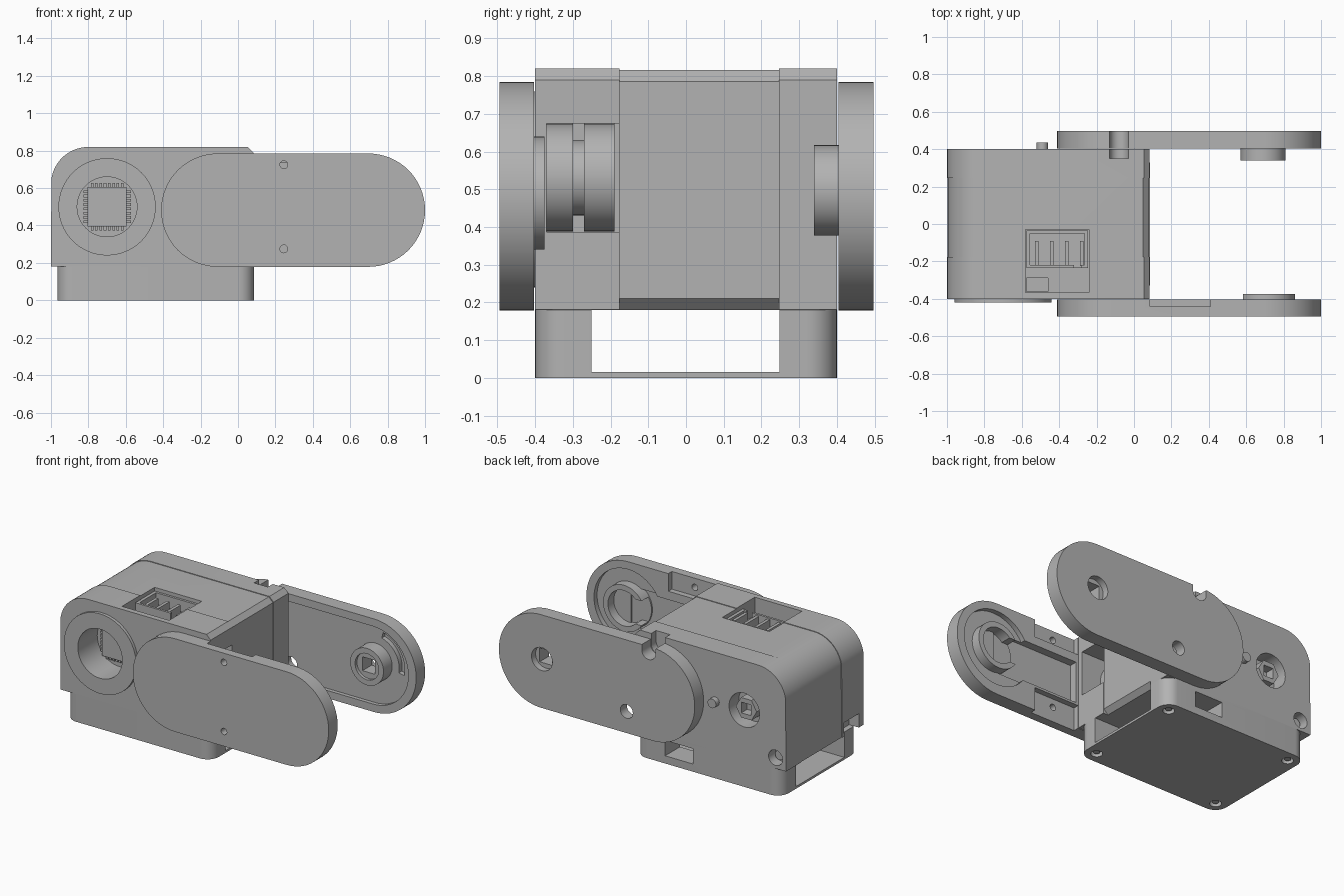
import bpy, bmesh, math

cube = bpy.data.objects.get("Cube")
if cube:
    bpy.data.objects.remove(cube, do_unlink=True)

# One plain grey for everything
grey = bpy.data.materials.new("plain_grey")
grey.use_nodes = True
tone = (0.45, 0.45, 0.45, 1)
grey.diffuse_color = tone
grey.node_tree.nodes["Principled BSDF"].inputs["Base Color"].default_value = tone
parts = []


def prism(name, pts, a, b, axis="Y"):
    """Extrude a flat outline from a to b along Y (outline in xz) or Z (outline in xy)."""
    bm = bmesh.new()
    rings = []
    for d in (a, b):
        rings.append([bm.verts.new((p, d, q) if axis == "Y" else (p, q, d)) for p, q in pts])
    n = len(pts)
    for ring in rings:
        bm.faces.new(ring)
    for i in range(n):
        j = (i + 1) % n
        bm.faces.new((rings[0][i], rings[0][j], rings[1][j], rings[1][i]))
    bmesh.ops.recalc_face_normals(bm, faces=bm.faces)
    mesh = bpy.data.meshes.new(name)
    bm.to_mesh(mesh)
    bm.free()
    mesh.materials.append(grey)
    ob = bpy.data.objects.new(name, mesh)
    bpy.context.collection.objects.link(ob)
    parts.append(ob)
    return ob


def box(name, x0, x1, y0, y1, z0, z1):
    return prism(name, [(x0, z0), (x1, z0), (x1, z1), (x0, z1)], y0, y1)


def arc(x, z, r, start, end, n):
    return [(x + r * math.cos(math.radians(start + (end - start) * i / n)),
             z + r * math.sin(math.radians(start + (end - start) * i / n))) for i in range(n + 1)]


def disc(name, x, z, r, a, b, n=48, axis="Y"):
    return prism(name, arc(x, z, r, 0, 360, n)[:-1], a, b, axis)


def stadium(x0, x1, z, r):
    return arc(x1, z, r, -90, 90, 32) + arc(x0, z, r, 90, 270, 32)


def cut(targets, cutter):
    """Subtract the cutter from every target, then discard it."""
    cutter.hide_render = True
    for ob in targets:
        mod = ob.modifiers.new("cut", "BOOLEAN")
        mod.operation, mod.solver, mod.object = "DIFFERENCE", "EXACT", cutter
        bpy.context.view_layer.update()
        graph = bpy.context.evaluated_depsgraph_get()
        mesh = bpy.data.meshes.new_from_object(ob.evaluated_get(graph))
        ob.modifiers.clear()
        ob.data = mesh
    parts.remove(cutter)
    bpy.data.objects.remove(cutter, do_unlink=True)


# Motor housing in three slices
def housing(name, y0, y1, inset, chamfer):
    right, top = 0.083 - inset, 0.82 - inset
    outline = [(-1 + inset, 0.18), (right - chamfer, 0.18), (right, 0.18 + chamfer),
               (right, top - 0.03), (right - 0.03, top)]
    outline += arc(-0.8, 0.62, 0.2 - inset, 90, 171, 10)
    return prism(name, outline, y0, y1)


front_case = housing("front_case", -0.4, -0.177, 0, 0.001)
middle_case = housing("middle_case", -0.177, 0.247, 0.004, 0.03)
rear_case = housing("rear_case", 0.247, 0.4, 0, 0.001)

# Front collar and sensor well
collar = disc("front_collar", -0.7, 0.5, 0.26, -0.42, -0.4, 64)
cut([front_case, collar], disc("well", -0.7, 0.5, 0.16, -0.5, -0.22))
box("sensor_chip", -0.805, -0.595, -0.25, -0.21, 0.395, 0.605)
for i in range(8):
    t = -0.08 + i * 0.023
    for s in (-1, 1):
        box("chip_pin", -0.7 + t - 0.007, -0.7 + t + 0.007, -0.235, -0.215,
            0.5 + s * 0.115 - 0.012, 0.5 + s * 0.115 + 0.012)
        box("chip_pin", -0.7 + s * 0.115 - 0.012, -0.7 + s * 0.115 + 0.012, -0.235, -0.215,
            0.5 + t - 0.007, 0.5 + t + 0.007)

# Side window with gear drums
cut([front_case], box("window", -0.38, 0.2, -0.37, -0.1, 0.387, 0.675))
disc("gear_drum", -0.2, 0.531, 0.143, -0.372, -0.3)
disc("gear_axle", -0.2, 0.531, 0.1, -0.3, -0.27)
disc("gear_drum", -0.2, 0.531, 0.143, -0.27, -0.19)

# Top socket with connector
cut([front_case, middle_case], box("socket", -0.58, -0.24, -0.365, -0.03, 0.7, 0.9))
cut([front_case], box("socket_pit", -0.575, -0.46, -0.36, -0.29, 0.67, 0.75))
plug = box("connector", -0.575, -0.245, -0.235, -0.035, 0.69, 0.795)
cut([plug], box("plug_well", -0.555, -0.265, -0.22, -0.05, 0.72, 0.9))
cut([plug], box("plug_slot", -0.32, -0.28, -0.25, -0.2, 0.72, 0.9))
for i in range(4):
    x = -0.53 + i * 0.08
    box("connector_pin", x, x + 0.02, -0.225, -0.09, 0.7, 0.785)

# Rear hub, peg, screw hole and lower corner relief
cut([rear_case], disc("hub_well", -0.7, 0.5, 0.11, 0.3, 0.5))
nut = disc("hub_nut", -0.7, 0.5, 0.075, 0.29, 0.38, 6)
cut([nut], box("nut_hole", -0.735, -0.665, 0.32, 0.5, 0.465, 0.535))
disc("rear_peg", -0.49, 0.5, 0.03, 0.39, 0.435, 24)
cut([rear_case], disc("screw_well", -0.925, 0.25, 0.05, 0.33, 0.5, 32))
disc("case_screw", -0.925, 0.25, 0.03, 0.32, 0.36, 16)
cut([front_case], box("corner_relief", -1.1, -0.93, -0.35, -0.2, 0.1, 0.27))

# Base: floor with two side walls
base_outline = []
for x, y, a in ((0.005, 0.32, 0), (-0.885, 0.32, 90), (-0.885, -0.32, 180), (0.005, -0.32, 270)):
    base_outline += arc(x, y, 0.08, a, a + 90, 10)
base = prism("base_tray", base_outline, 0, 0.18, "Z")
cut([base], box("tunnel", -2, 2, -0.25, 0.248, 0.015, 0.5))
cut([base], box("wall_window", -0.33, -0.13, 0.1, 0.6, 0.05, 0.15))
for x in (-0.89, 0.01):
    for y in (-0.325, 0.325):
        cut([base], disc("floor_screw_well", x, y, 0.035, -0.1, 0.03, 24, "Z"))
        disc("floor_screw", x, y, 0.02, 0.01, 0.035, 12, "Z")

# Front arm with ring seat, cable channel and screw tabs
arm_z, arm_r = 0.482, 0.303
front_arm = prism("front_arm", stadium(-0.108, 0.697, arm_z, arm_r), -0.495, -0.403)
cut([front_arm], disc("ring_recess", 0.7, 0.49, 0.245, -0.435, -0.3, 64))
cut([front_arm], box("channel", 0.1, 0.7, -0.455, -0.3, 0.345, 0.615))
seat = disc("ring_seat", 0.71, 0.49, 0.15, -0.46, -0.375)
cut([seat], disc("seat_bore", 0.71, 0.49, 0.115, -0.445, -0.3))
cut([seat], box("seat_gap", 0.4, 0.71, -0.445, -0.3, 0.41, 0.57))
for s in (-1, 1):
    z = 0.5 + s * 0.225
    cut([front_arm], box("tab_step", 0.085, 0.41, -0.44, -0.3, z - 0.055, z + 0.1)
        if s > 0 else box("tab_step", 0.085, 0.41, -0.44, -0.3, z - 0.1, z + 0.055))
    cut([front_arm], disc("tab_hole", 0.245, z, 0.021, -0.6, -0.3, 20))

# Rear arm with shallow pocket, hub boss and holes
rear_arm = prism("rear_arm", stadium(-0.108, 0.697, arm_z, arm_r), 0.405, 0.497)
cut([rear_arm], prism("arm_pocket", stadium(0.1, 0.69, arm_z, arm_r - 0.05), 0.3, 0.43))
arc_slot = arc(0.69, 0.497, 0.21, -10, 75, 16) + arc(0.69, 0.497, 0.17, 75, -10, 16)
cut([rear_arm], prism("arc_slot", arc_slot, 0.3, 0.46))
boss = disc("hub_boss", 0.69, 0.497, 0.12, 0.34, 0.455)
cut([boss], disc("boss_step", 0.69, 0.497, 0.085, 0.3, 0.36))
cut([rear_arm], disc("arm_bore", 0.69, 0.497, 0.075, 0.45, 0.6, 32))
cut([rear_arm, boss], box("square_bore", 0.645, 0.735, 0.2, 0.7, 0.452, 0.542))
cut([rear_arm], disc("arm_hole", 0.08, 0.32, 0.045, 0.3, 0.6, 32))

# Keyhole notch at the top of the rear arm and case
notch = [(-0.03, 0.9)] + arc(-0.08, 0.75, 0.05, 0, -180, 16) + [(-0.13, 0.9)]
cut([rear_case, rear_arm], prism("notch", notch, 0.35, 0.6))

bpy.ops.object.select_all(action="DESELECT")
for ob in parts:
    ob.select_set(True)
bpy.context.view_layer.objects.active = parts[0]
bpy.ops.object.shade_smooth_by_angle(angle=math.radians(30))
